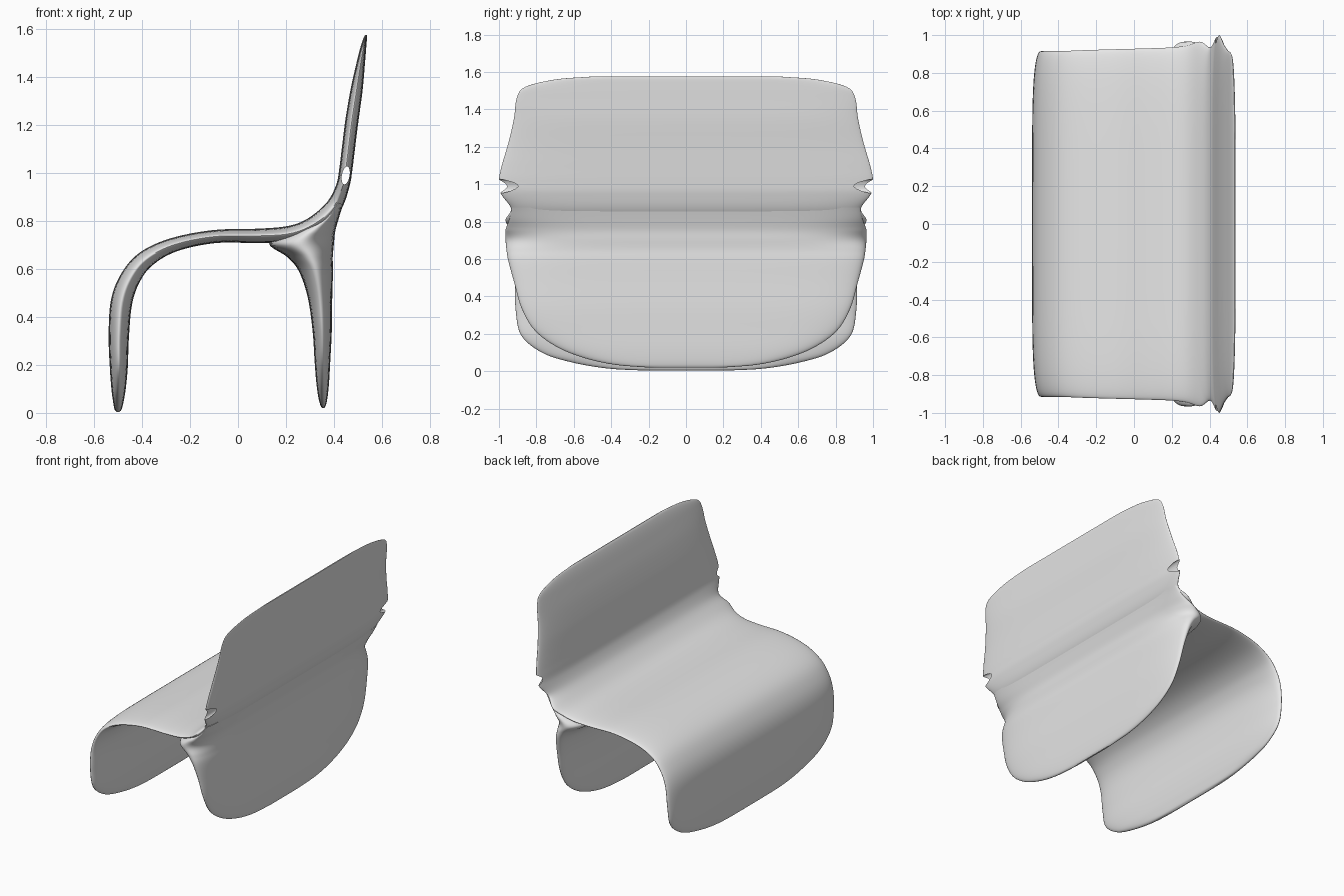
import bpy, bmesh, math
from mathutils import Vector

cube = bpy.data.objects.get("Cube")
if cube:
    bpy.data.objects.remove(cube, do_unlink=True)

# Single plain colour
grey = bpy.data.materials.new("light grey")
grey.use_nodes = True
COLOUR = (0.8, 0.8, 0.8, 1)
grey.diffuse_color = COLOUR
grey.node_tree.nodes["Principled BSDF"].inputs["Base Color"].default_value = COLOUR

STEPS = 6     # subdivisions between two stations
ACROSS = 40   # columns across the width


def smooth_path(stations):
    """Catmull-Rom through (x, z, half width, thickness) stations."""
    pts = [Vector(s) for s in stations]
    ext = [2 * pts[0] - pts[1]] + pts + [2 * pts[-1] - pts[-2]]
    out = []
    for i in range(len(pts) - 1):
        a, b, c, d = ext[i:i + 4]
        for k in range(STEPS):
            t = k / STEPS
            p = 0.5 * (2 * b + (c - a) * t + (2 * a - 5 * b + 4 * c - d) * t ** 2
                       + (3 * b - a - 3 * c + d) * t ** 3)
            for j in (2, 3):  # keep width and thickness from overshooting
                p[j] = min(max(p[j], min(b[j], c[j])), max(b[j], c[j]))
            out.append(p)
    out.append(pts[-1])
    return out


def sheet(name, stations, fixed_normal=None):
    """Loft a pillow-edged sheet along a side-on path."""
    path = smooth_path(stations)
    bm = bmesh.new()
    rings = []
    for i, (x, z, w, t) in enumerate(path):
        before, after = path[max(i - 1, 0)], path[min(i + 1, len(path) - 1)]
        tangent = Vector((after[0] - before[0], 0, after[1] - before[1])).normalized()
        normal = fixed_normal or Vector((-tangent.z, 0, tangent.x))
        ring = []
        for k in range(2 * ACROSS):
            angle = math.pi * k / ACROSS
            v = math.cos(angle)
            v = math.copysign(abs(v) ** 0.6, v)
            rise = math.sqrt(max(0, 1 - abs(v) ** 6)) * t / 2
            side = 1 if k <= ACROSS else -1
            ring.append(bm.verts.new(Vector((x, w * v, z)) + normal * rise * side))
        rings.append(ring)
    n = 2 * ACROSS
    for lower, upper in zip(rings, rings[1:]):
        for k in range(n):
            bm.faces.new((lower[k], lower[(k + 1) % n], upper[(k + 1) % n], upper[k]))
    bm.faces.new(rings[0])
    bm.faces.new(rings[-1])
    bmesh.ops.recalc_face_normals(bm, faces=bm.faces)
    mesh = bpy.data.meshes.new(name)
    bm.to_mesh(mesh)
    bm.free()
    mesh.materials.append(grey)
    obj = bpy.data.objects.new(name, mesh)
    bpy.context.collection.objects.link(obj)
    return obj


def activate(obj):
    bpy.ops.object.select_all(action="DESELECT")
    obj.select_set(True)
    bpy.context.view_layer.objects.active = obj


# Front leg, seat and backrest: one continuous bent sheet
bench = sheet("front_leg_seat_and_back", [
    (-.5, .003, .2, .01), (-.5, .015, .42, .03), (-.499, .05, .62, .045),
    (-.498, .1, .77, .06), (-.497, .19, .88, .075), (-.497, .32, .91, .085),
    (-.486, .46, .915, .09), (-.45, .56, .915, .085), (-.385, .64, .915, .075),
    (-.27, .7, .92, .06), (-.1, .735, .925, .055), (.08, .738, .93, .06),
    (.2, .745, .935, .065), (.28, .768, .945, .065), (.35, .81, .965, .07),
    (.405, .87, .935, .065), (.438, .95, .99, .055), (.45, 1.02, 1, .055),
    (.46, 1.1, .985, .055), (.475, 1.22, .95, .055), (.495, 1.35, .92, .05),
    (.512, 1.46, .905, .035), (.522, 1.52, .86, .025), (.53, 1.56, .7, .015),
    (.534, 1.576, .5, .006)])

# Rear leg: flares out under the seat and blends into the back
rear = sheet("rear_leg", [
    (.355, .02, .2, .01), (.355, .035, .38, .025), (.354, .07, .54, .04),
    (.353, .13, .69, .054), (.352, .22, .81, .066), (.351, .34, .88, .08),
    (.342, .48, .92, .102), (.325, .59, .95, .142), (.3, .65, .96, .19),
    (.265, .705, .965, .27), (.305, .755, .965, .2), (.37, .81, .945, .1),
    (.42, .875, .93, .04)], Vector((-1, 0, 0)))

# Hollow channel running through the base of the backrest
bpy.ops.mesh.primitive_cylinder_add(vertices=24, radius=1, depth=2.2,
                                    location=(.449, 0, .99),
                                    rotation=(math.pi / 2, math.radians(10), 0))
cutter = bpy.context.object
cutter.name = "channel_cutter"
cutter.rotation_euler = (math.pi / 2, math.radians(10), 0)
cutter.scale = (.016, .038, 1)
cutter.hide_render = True
cut = bench.modifiers.new("channel", "BOOLEAN")
cut.operation = "DIFFERENCE"
cut.solver = "EXACT"
cut.object = cutter
activate(bench)
bpy.ops.object.modifier_apply(modifier=cut.name)
bpy.data.objects.remove(cutter, do_unlink=True)

# Smooth shading with crisp edges kept
for part in (bench, rear):
    activate(part)
    bpy.ops.object.shade_smooth_by_angle(angle=math.radians(50))
